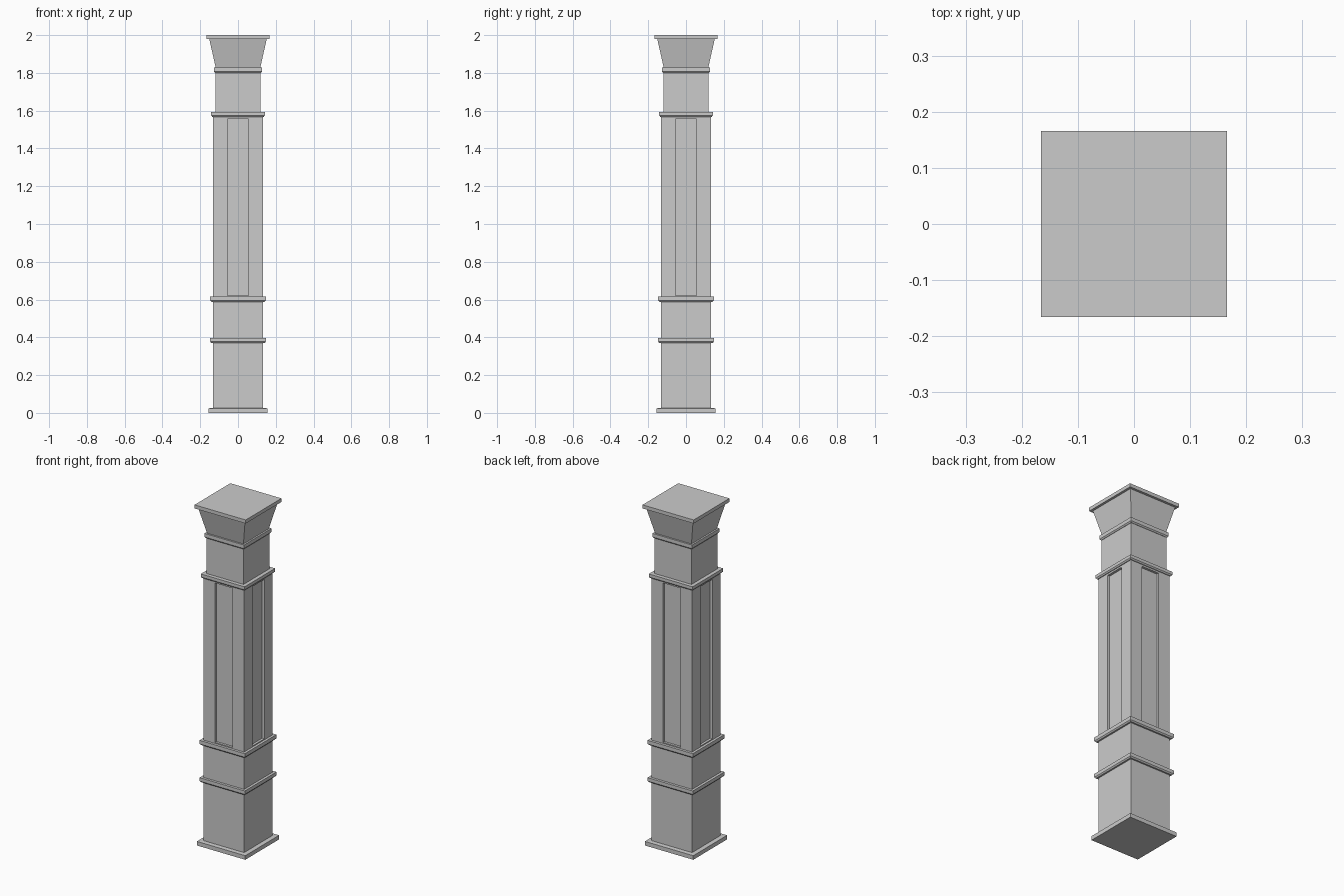
import bpy, bmesh
from mathutils import Vector

if "Cube" in bpy.data.objects:
    bpy.data.objects.remove(bpy.data.objects["Cube"])

CORNERS = [(-1, -1), (1, -1), (1, 1), (-1, 1)]


def square_loft(name, profile, cap_bottom=False, cap_top=False, panel=None):
    """Loft square rings given as (half width, height); panel = (half width, z0, z1, depth)."""
    bm = bmesh.new()
    rings = [[bm.verts.new((h * x, h * y, z)) for x, y in CORNERS] for h, z in profile]
    sides = []
    for a, b in zip(rings, rings[1:]):
        for i in range(4):
            j = (i + 1) % 4
            sides.append(bm.faces.new((a[i], a[j], b[j], b[i])))
    if cap_bottom:
        bm.faces.new(rings[0][::-1])
    if cap_top:
        bm.faces.new(rings[-1])
    bm.normal_update()
    if panel:
        half, z0, z1, depth = panel
        bmesh.ops.inset_individual(bm, faces=sides, thickness=0.004)
        for f in sides:
            # resize the inset face to the panel outline
            n = f.normal.copy()
            t = Vector((-n.y, n.x, 0))
            mid = f.calc_center_median()
            dist = mid.dot(n)
            for v in f.verts:
                s = half if v.co.dot(t) > 0 else -half
                z = z1 if v.co.z > mid.z else z0
                v.co = n * dist + t * s + Vector((0, 0, z))
        bmesh.ops.inset_individual(bm, faces=sides, thickness=0.0, depth=-depth)
    mesh = bpy.data.meshes.new(name)
    bm.to_mesh(mesh)
    bm.free()
    obj = bpy.data.objects.new(name, mesh)
    bpy.context.collection.objects.link(obj)
    return obj


def band(inner_low, outer, inner_high, z0, z1):
    """Projecting moulding with a small chamfer underneath."""
    return [(inner_low, z0), (outer - 0.006, z0), (outer, z0 + 0.007),
            (outer, z1), (inner_high, z1)]


# Pedestal: plinth, lower block, two mouldings
square_loft("pedestal",
            [(0.157, 0), (0.157, 0.024), (0.132, 0.026)]
            + band(0.132, 0.147, 0.132, 0.37, 0.397)
            + band(0.132, 0.147, 0.132, 0.588, 0.616),
            cap_bottom=True)

# Shaft with a recessed panel on each side
square_loft("shaft", [(0.132, 0.616), (0.132, 1.567)],
            panel=(0.056, 0.622, 1.557, 0.014))

# Capital: collar, neck, ring, flared bell and top slab
square_loft("capital",
            band(0.132, 0.142, 0.12, 1.567, 1.592)
            + band(0.12, 0.128, 0.118, 1.80, 1.828)
            + [(0.152, 1.979), (0.166, 1.979), (0.166, 2.0)],
            cap_top=True)
